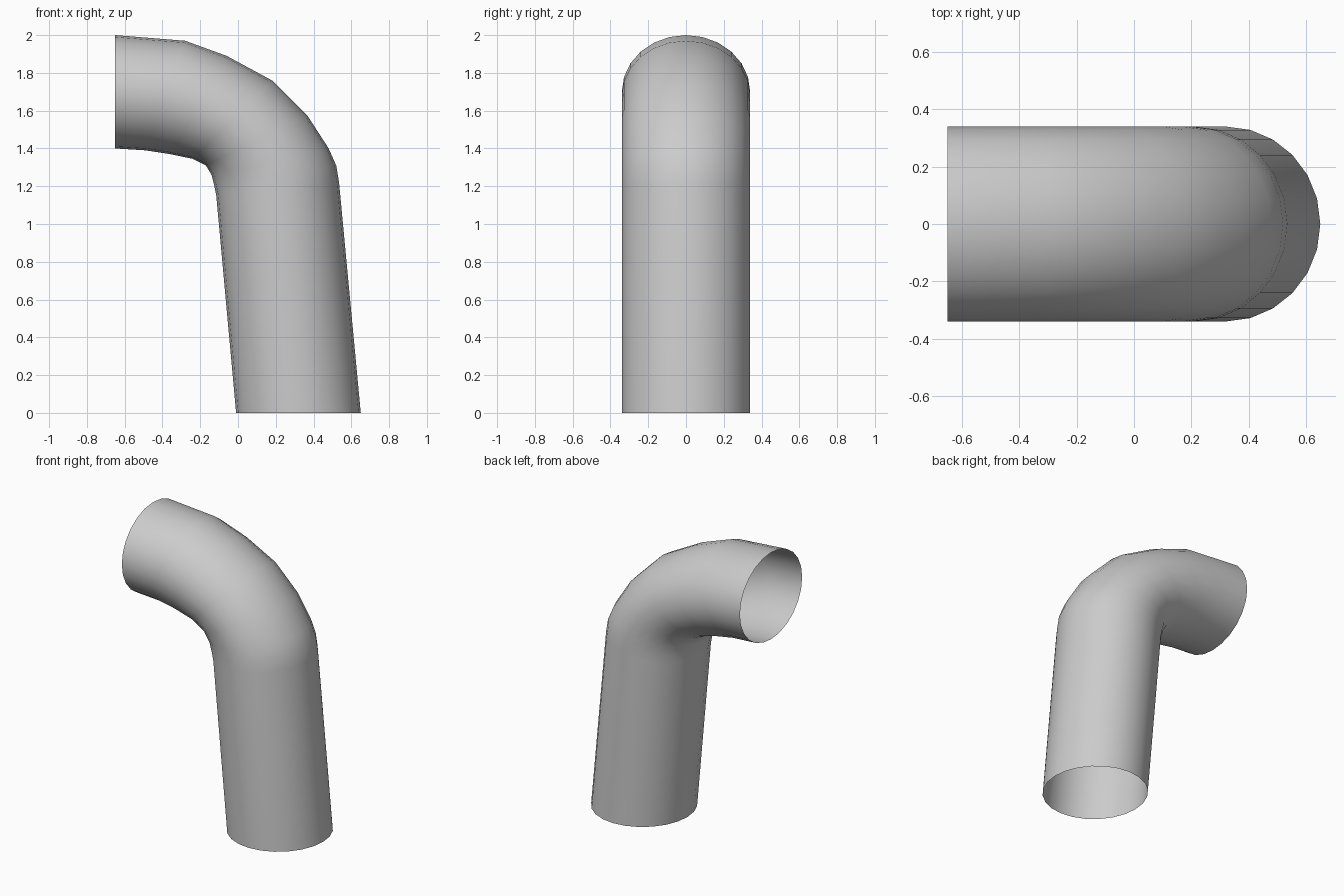
import bpy, bmesh, math
from mathutils import Vector

if "Cube" in bpy.data.objects:
    bpy.data.objects.remove(bpy.data.objects["Cube"])

SIDES = 24
HALF_WIDTH = 0.34

# Cross-sections of the bent pipe: (outer x, outer z, inner x, inner z)
sections = [
    (0.65, 0.00, -0.01, 0.00),
    (0.535, 1.22, -0.115, 1.15),
    (0.52, 1.31, -0.125, 1.20),
    (0.48, 1.40, -0.14, 1.26),
    (0.37, 1.57, -0.17, 1.31),
    (0.18, 1.76, -0.24, 1.345),
    (-0.06, 1.89, -0.36, 1.37),
    (-0.28, 1.97, -0.49, 1.39),
    (-0.65, 2.00, -0.65, 1.40),
]

bm = bmesh.new()


def add_ring(ox, oz, ix, iz):
    outer, inner = Vector((ox, 0, oz)), Vector((ix, 0, iz))
    mid, arm = (outer + inner) / 2, (outer - inner) / 2
    side = Vector((0, HALF_WIDTH, 0))
    angles = [2 * math.pi * i / SIDES for i in range(SIDES)]
    return [bm.verts.new(mid + arm * math.cos(a) + side * math.sin(a)) for a in angles]


# Skin neighbouring rings, leaving both ends open
rings = [add_ring(*s) for s in sections]
for low, high in zip(rings, rings[1:]):
    for i in range(SIDES):
        j = (i + 1) % SIDES
        bm.faces.new((low[i], low[j], high[j], high[i])).smooth = True

mesh = bpy.data.meshes.new("elbow_pipe")
bm.to_mesh(mesh)
bm.free()
pipe = bpy.data.objects.new("elbow_pipe", mesh)
bpy.context.collection.objects.link(pipe)
